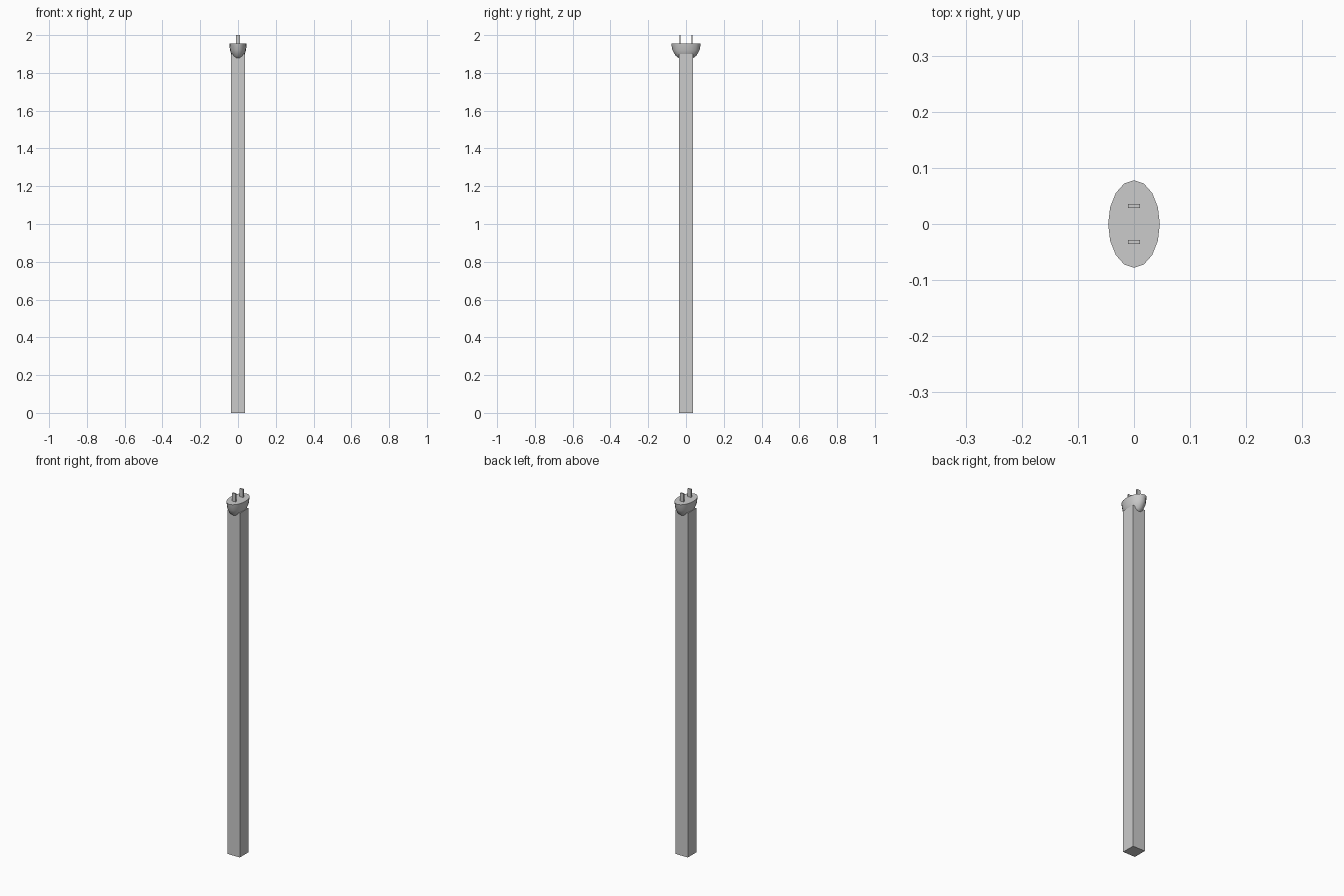
import bpy, bmesh
from mathutils import Matrix

if "Cube" in bpy.data.objects:
    bpy.data.objects.remove(bpy.data.objects["Cube"])

grey = bpy.data.materials.new("light_grey")
grey.diffuse_color = (0.6, 0.6, 0.6, 1)
grey.use_nodes = True
grey.node_tree.nodes["Principled BSDF"].inputs["Base Color"].default_value = grey.diffuse_color


def finish(name, bm):
    bmesh.ops.recalc_face_normals(bm, faces=bm.faces)
    me = bpy.data.meshes.new(name)
    bm.to_mesh(me)
    bm.free()
    me.materials.append(grey)
    ob = bpy.data.objects.new(name, me)
    bpy.context.collection.objects.link(ob)
    return ob


def box(name, size, centre):
    bm = bmesh.new()
    bmesh.ops.create_cube(bm, size=1, matrix=Matrix.Translation(centre) @ Matrix.Diagonal((*size, 1)))
    return finish(name, bm)


# square cord
box("cord", (0.074, 0.074, 1.9), (0, 0, 0.95))

# plug body: lower half of an oval sphere with a flat top
bm = bmesh.new()
bmesh.ops.create_uvsphere(bm, u_segments=16, v_segments=8, radius=1)
cut = bmesh.ops.bisect_plane(bm, geom=bm.verts[:] + bm.edges[:] + bm.faces[:], dist=1e-4,
                             plane_co=(0, 0, 0), plane_no=(0, 0, 1), clear_outer=True)
bmesh.ops.contextual_create(bm, geom=[e for e in bm.edges if e.is_boundary])
bmesh.ops.transform(bm, verts=bm.verts,
                    matrix=Matrix.Translation((0, 0, 1.955)) @ Matrix.Diagonal((0.046, 0.078, 0.09, 1)))
body = finish("plug_body", bm)
bpy.context.view_layer.objects.active = body
body.select_set(True)
bpy.ops.object.shade_smooth_by_angle(angle=0.9)

# two flat prongs
for name, y in (("front_prong", -0.032), ("back_prong", 0.032)):
    box(name, (0.021, 0.007, 0.055), (0, y, 1.9725))
